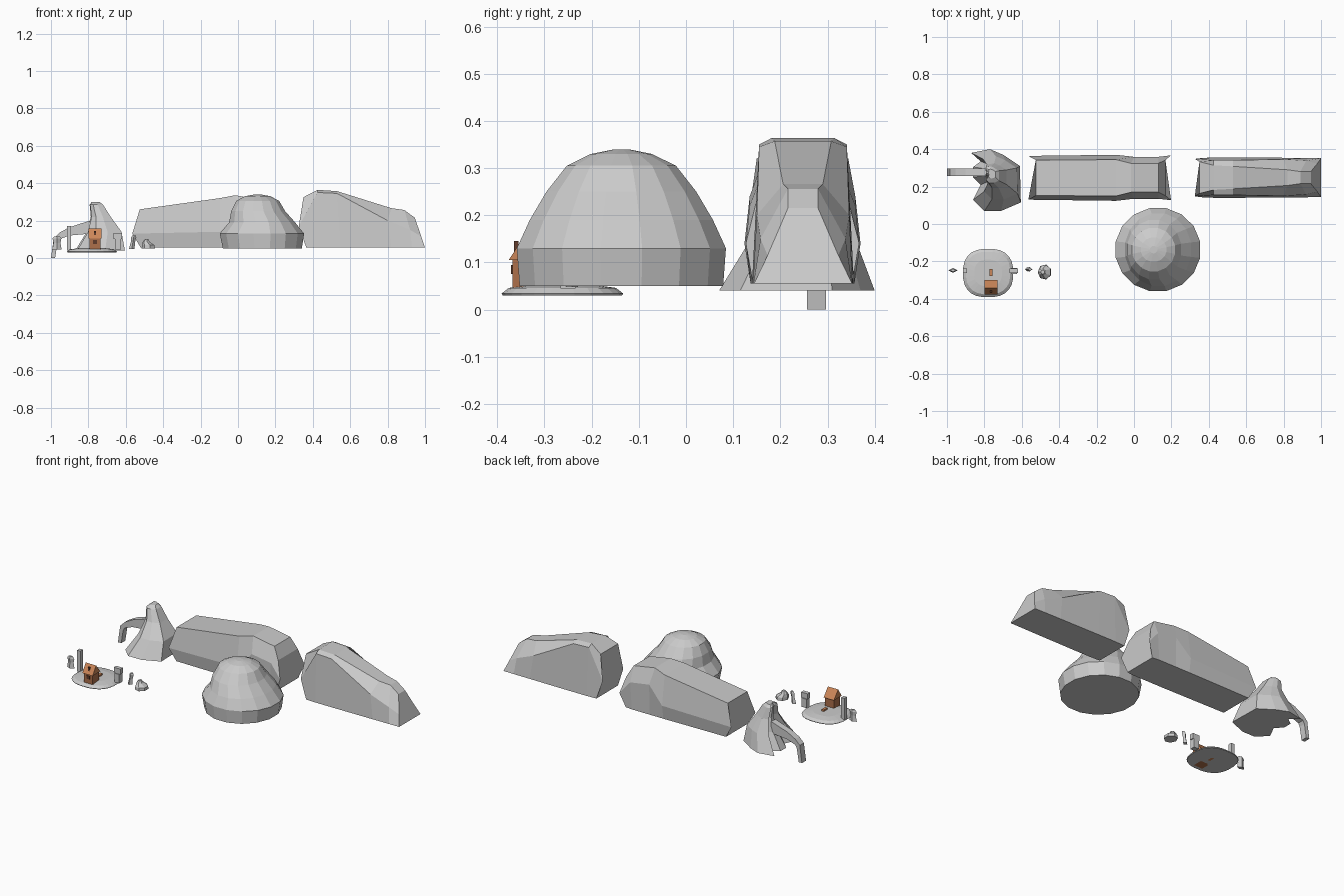
import bpy
import bmesh
from math import cos, sin, pi, copysign

start_cube = bpy.data.objects.get("Cube")
if start_cube:
    bpy.data.objects.remove(start_cube, do_unlink=True)


def material(name, colour):
    mat = bpy.data.materials.new(name)
    mat.use_nodes = True
    mat.diffuse_color = (*colour, 1)
    mat.node_tree.nodes["Principled BSDF"].inputs["Base Color"].default_value = (*colour, 1)
    return mat


STONE = material("pale grey stone", (0.6, 0.6, 0.6))
ORANGE = material("orange wood", (0.6, 0.24, 0.1))
BROWN = material("brown wood", (0.42, 0.16, 0.07))
DARK = material("dark wood", (0.12, 0.045, 0.025))


def loft(name, rings, mat):
    """Bridge a stack of equal-sized closed rings and cap both ends."""
    bm = bmesh.new()
    layers = [[bm.verts.new(point) for point in ring] for ring in rings]
    for low, high in zip(layers, layers[1:]):
        count = len(low)
        for i in range(count):
            j = (i + 1) % count
            bm.faces.new((low[i], low[j], high[j], high[i]))
    bm.faces.new(layers[0])
    bm.faces.new(layers[-1])
    bmesh.ops.recalc_face_normals(bm, faces=bm.faces)
    mesh = bpy.data.meshes.new(name)
    bm.to_mesh(mesh)
    bm.free()
    mesh.materials.append(mat)
    obj = bpy.data.objects.new(name, mesh)
    bpy.context.collection.objects.link(obj)
    return obj


def ellipse(cx, cy, z, rx, ry, sides, power=1.0):
    """Ring of points; a power below one squares the ellipse off."""
    ring = []
    for i in range(sides):
        angle = 2 * pi * (i + 0.5) / sides
        c, s = cos(angle), sin(angle)
        ring.append((cx + rx * copysign(abs(c) ** power, c),
                     cy + ry * copysign(abs(s) ** power, s), z))
    return ring


def box(name, x, y, z, mat):
    outline = ((0, 0), (1, 0), (1, 1), (0, 1))
    return loft(name, [[(x[i], y[j], h) for i, j in outline] for h in z], mat)


def ridge(name, cy, ground, stations, mat):
    """Hill lofted along x; each station has a base, a shoulder and a crest."""
    rings = []
    for base, shoulder, crest in stations:
        half = [(base[0], base[1], ground), shoulder, crest]
        rings.append([(x, cy - w, z) for x, w, z in half]
                     + [(x, cy + w, z) for x, w, z in reversed(half)])
    return loft(name, rings, mat)


# Domed hill, its crown leaning toward one side
dome = [(0.13, 0.05, 0.215, 0.22), (0.128, 0.13, 0.23, 0.226),
        (0.129, 0.19, 0.18, 0.198), (0.108, 0.25, 0.147, 0.162),
        (0.105, 0.305, 0.117, 0.118), (0.105, 0.33, 0.07, 0.066),
        (0.105, 0.339, 0.02, 0.02)]
loft("domed_hill", [ellipse(cx, -0.137, z, rx, ry, 16) for cx, z, rx, ry in dome], STONE)

# Long middle ridge
ridge("middle_ridge", 0.247, 0.055, [
    ((-0.52, 0.105), (-0.565, 0.117, 0.13), (-0.525, 0.095, 0.26)),
    ((-0.095, 0.11), (-0.095, 0.123, 0.14), (-0.095, 0.097, 0.32)),
    ((0, 0.11), (0, 0.112, 0.24), (-0.015, 0.077, 0.335)),
    ((0.12, 0.11), (0.13, 0.112, 0.22), (0.13, 0.077, 0.31)),
    ((0.165, 0.105), (0.198, 0.12, 0.14), (0.168, 0.095, 0.24)),
], STONE)

# Tapering ridge at the far side
ridge("tapering_ridge", 0.248, 0.055, [
    ((0.365, 0.105), (0.325, 0.1, 0.17), (0.35, 0.085, 0.325)),
    ((0.43, 0.108), (0.425, 0.093, 0.35), (0.425, 0.066, 0.364)),
    ((0.55, 0.108), (0.53, 0.093, 0.345), (0.53, 0.06, 0.357)),
    ((0.82, 0.106), (0.8, 0.098, 0.2), (0.82, 0.042, 0.266)),
    ((0.93, 0.105), (0.92, 0.09, 0.15), (0.89, 0.032, 0.256)),
    ((1.0, 0.104), (0.98, 0.075, 0.115), (0.945, 0.032, 0.215)),
], STONE)

# Craggy peak with buttressed foot
foot = [(-0.77, 0.4), (-0.87, 0.38), (-0.82, 0.335), (-0.86, 0.305),
        (-0.86, 0.25), (-0.82, 0.21), (-0.86, 0.13), (-0.8, 0.07),
        (-0.71, 0.07), (-0.605, 0.115), (-0.61, 0.31), (-0.7, 0.37)]
peak_x, peak_y = -0.765, 0.275
levels = [(0.04, 1, 0), (0.14, 0.7, 0.03), (0.22, 0.4, 0.02), (0.285, 0.27, 0), (0.3, 0.15, 0)]
loft("craggy_peak", [[(peak_x + lean + (x - peak_x) * s, peak_y + (y - peak_y) * s, z)
                      for x, y in foot] for z, s, lean in levels], STONE)

# Hooked arch hanging off the peak
arch = [(-0.79, 0.2, 0.13), (-0.9, 0.165, 0.12), (-0.955, 0.135, 0.1)]
arch_rings = [[(x, 0.257, high), (x, 0.297, high), (x, 0.297, low), (x, 0.257, low)]
              for x, high, low in arch]
for outer, inner, z in ((-0.985, -0.965, 0.08), (-1, -0.978, 0)):
    arch_rings.append([(outer, 0.257, z + 0.025), (outer, 0.297, z + 0.025),
                       (inner, 0.297, z), (inner, 0.257, z)])
arch_rings[-1] = [(x, y, 0) for x, y, z in arch_rings[-1]]
loft("hooked_arch", arch_rings, STONE)

# Low rounded island
loft("island", [ellipse(-0.78, -0.262, z, 0.135 * s, 0.13 * s, 24, 0.8)
                for z, s in ((0.03, 0.98), (0.034, 1), (0.046, 0.88), (0.052, 0.55))], STONE)

# Cottage: walls, gabled roof, door, chimney and back step
box("cottage_walls", (-0.795, -0.735), (-0.368, -0.308), (0.03, 0.108), BROWN)
gable = [(-0.376, 0.105), (-0.342, 0.157), (-0.3, 0.105)]
loft("cottage_roof", [[(x, y, z) for y, z in gable] for x in (-0.8, -0.73)], ORANGE)
box("cottage_door", (-0.775, -0.755), (-0.371, -0.366), (0.075, 0.095), DARK)
box("cottage_chimney", (-0.77, -0.76), (-0.365, -0.355), (0.12, 0.145), DARK)
box("back_step", (-0.773, -0.757), (-0.277, -0.24), (0.03, 0.062), ORANGE)


def standing_stone(name, x, y, low, high, width, depth, lean=0.0):
    """Slim four-sided stone with a waist and a chipped top."""
    rings = []
    for t, s in ((0, 1), (0.5, 0.75), (0.85, 0.95), (1, 0.6)):
        cx = x + lean * t
        w, d = width * s / 2, depth * s / 2
        rings.append([(cx - w, y, low + (high - low) * t), (cx, y - d, low + (high - low) * t),
                      (cx + w, y, low + (high - low) * t), (cx, y + d, low + (high - low) * t)])
    return loft(name, rings, STONE)


# Stones around the island
standing_stone("outer_stone", -0.968, -0.248, 0.045, 0.115, 0.05, 0.026)
standing_stone("inner_stone", -0.568, -0.242, 0.048, 0.12, 0.03, 0.026, 0.012)
box("tall_post", (-0.915, -0.893), (-0.263, -0.238), (0.04, 0.172), STONE)
box("short_post", (-0.658, -0.625), (-0.266, -0.234), (0.045, 0.1), STONE)
box("short_post_cap", (-0.665, -0.62), (-0.262, -0.238), (0.1, 0.133), STONE)

# Small loose boulder
loft("boulder", [ellipse(cx, -0.257, z, r, r * 1.1, 7)
                 for cx, z, r in ((-0.478, 0.05, 0.037), (-0.478, 0.068, 0.036),
                                  (-0.49, 0.085, 0.02), (-0.488, 0.1, 0.01))], STONE)
